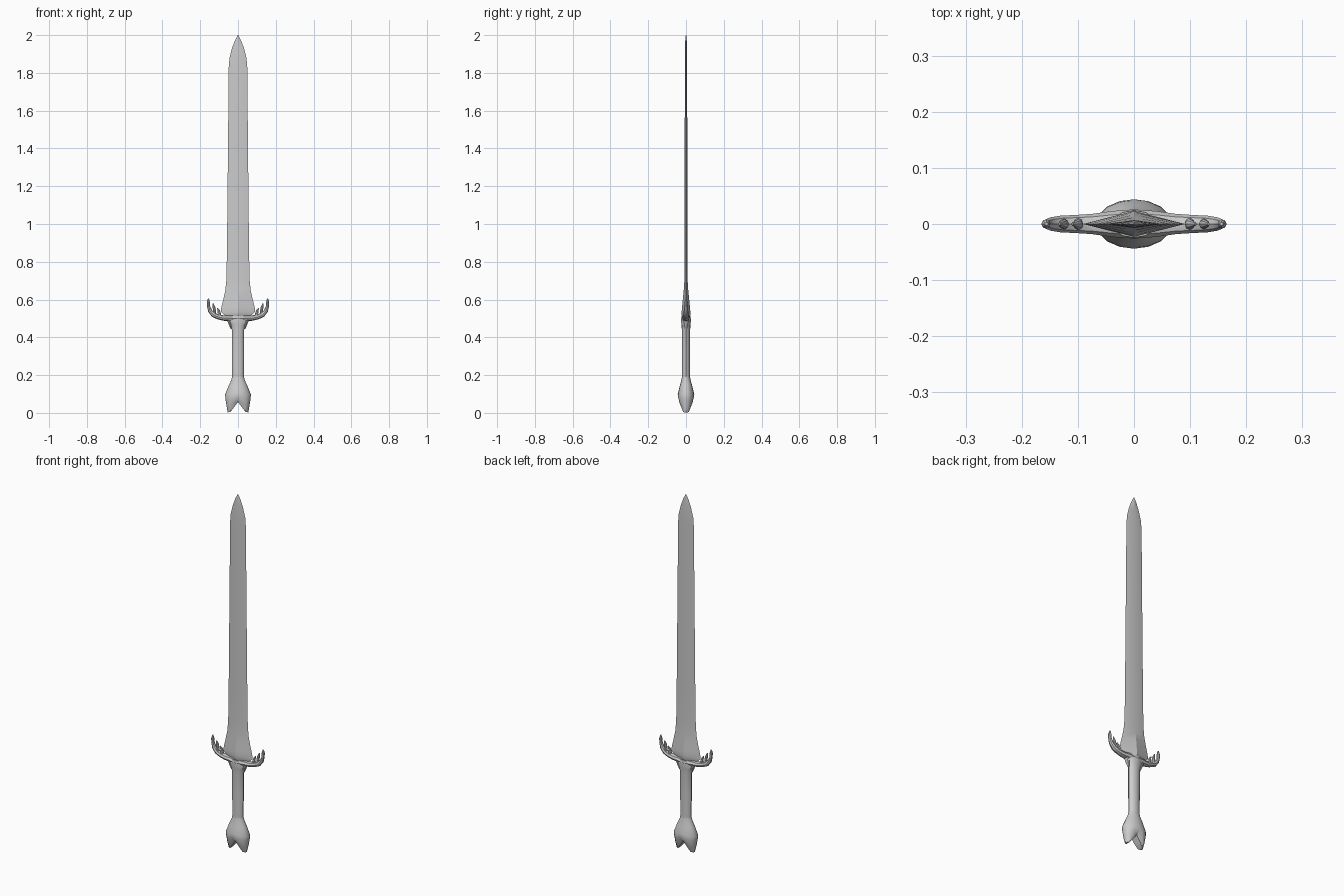
import bpy, bmesh, math
from mathutils import Vector

if "Cube" in bpy.data.objects:
    bpy.data.objects.remove(bpy.data.objects["Cube"])


def finish(bm, name, angle=35):
    bmesh.ops.recalc_face_normals(bm, faces=bm.faces[:])
    me = bpy.data.meshes.new(name)
    bm.to_mesh(me)
    bm.free()
    ob = bpy.data.objects.new(name, me)
    bpy.context.collection.objects.link(ob)
    bpy.ops.object.select_all(action='DESELECT')
    ob.select_set(True)
    bpy.context.view_layer.objects.active = ob
    bpy.ops.object.shade_smooth_by_angle(angle=math.radians(angle))
    return ob


def bridge(bm, rings):
    n = len(rings[0])
    for a, b in zip(rings, rings[1:]):
        for i in range(n):
            j = (i + 1) % n
            bm.faces.new((a[i], a[j], b[j], b[i]))


def loft(bm, path, sides, side=1):
    """Elliptical rings along a path in the xz plane: (x, z, in-plane radius, y radius)."""
    pts = [Vector((p[0] * side, 0, p[1])) for p in path]
    rings = []
    for k, p in enumerate(path):
        t = (pts[min(k + 1, len(pts) - 1)] - pts[max(k - 1, 0)]).normalized()
        across = Vector((t.z, 0, -t.x))
        rings.append([bm.verts.new(pts[k] + across * p[2] * math.cos(a) + Vector((0, p[3] * math.sin(a), 0)))
                      for a in (2 * math.pi * i / sides for i in range(sides))])
    bridge(bm, rings)
    bm.faces.new(rings[0])
    bm.faces.new(rings[-1])


# Blade: diamond section, flared at the base
bm = bmesh.new()
loft(bm, [(0, .500, .040, .020), (0, .520, .075, .023), (0, .535, .091, .023), (0, .56, .088, .021),
          (0, .60, .078, .017), (0, .65, .067, .012), (0, .71, .061, .008), (0, .9, .058, .0075),
          (0, 1.4, .053, .007), (0, 1.83, .049, .006), (0, 1.88, .045, .006), (0, 1.93, .032, .005),
          (0, 1.97, .017, .004), (0, 2.0, .001, .001)], 4)
finish(bm, "blade", 20)

# Grip, flaring into the collar under the guard
bm = bmesh.new()
loft(bm, [(0, .165, .032, .022), (0, .20, .032, .022), (0, .32, .033, .021), (0, .44, .033, .022),
          (0, .465, .040, .024), (0, .49, .050, .026), (0, .512, .040, .024)], 12)
finish(bm, "grip")

# Antler guard: main beam with inner tines on each side
bm = bmesh.new()
beam = [(0, .498, .016, .026), (.04, .502, .017, .023), (.075, .502, .014, .018), (.105, .508, .013, .016),
        (.13, .519, .013, .015), (.148, .540, .011, .012), (.156, .565, .008, .009),
        (.157, .588, .008, .008), (.156, .605, .003, .003)]
tines = [[(.125, .518, .009, .010), (.124, .540, .008, .009), (.128, .562, .007, .007), (.133, .580, .002, .002)],
         [(.100, .508, .010, .012), (.099, .528, .008, .009), (.103, .544, .006, .007), (.110, .556, .002, .002)],
         [(.050, .498, .010, .014), (.042, .472, .008, .013), (.036, .445, .003, .006)]]
for s in (1, -1):
    for path in [beam] + tines:
        loft(bm, path, 8, s)
finish(bm, "antler_guard")

# Cloven hoof pommel: each row is (z, x radius, y radius, cleft height)
bm = bmesh.new()
N = 16
rings = []
for z, hx, hy, lift in [(.195, .031, .021, 0), (.175, .035, .024, 0), (.14, .051, .034, 0),
                        (.098, .068, .042, .01), (.075, .067, .044, .02),
                        (.035, .060, .038, .042), (.003, .055, .022, .055)]:
    ring = []
    for i in range(N):
        a = 2 * math.pi * i / N
        c = math.cos(a)
        ring.append(bm.verts.new((hx * c, hy * math.sin(a), z + lift * max(0, 1 - abs(c) / .75))))
    rings.append(ring)
bridge(bm, rings)
bm.faces.new(rings[0])
# underside strips run front to back so the cleft stays open
b = rings[-1]
for i in range(N // 2):
    q = [b[i], b[i + 1], b[-i - 1], b[-i % N]]
    bm.faces.new(list(dict.fromkeys(q)))
finish(bm, "hoof_pommel", 40)
